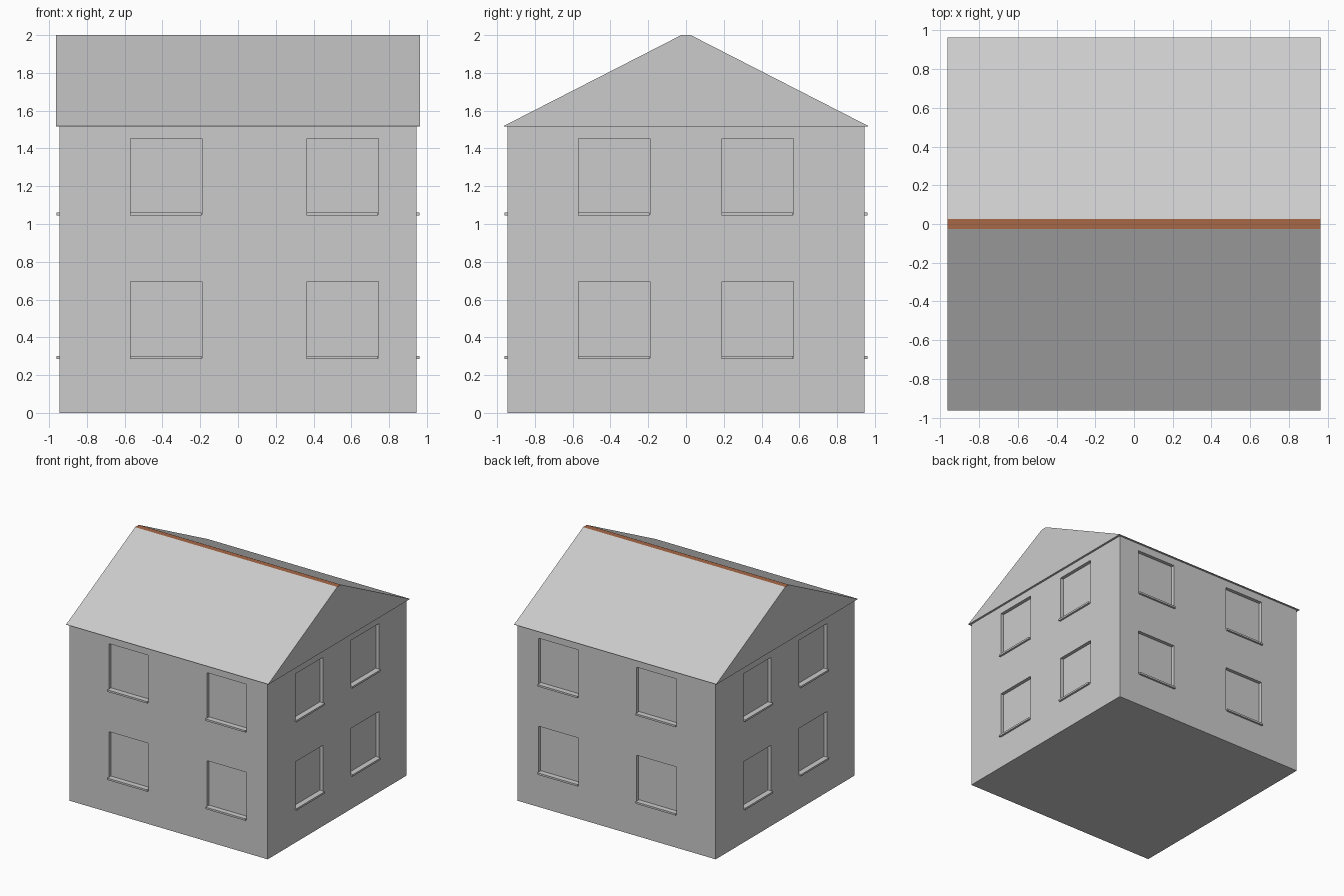
import bpy, bmesh
from mathutils import Matrix, Vector

if "Cube" in bpy.data.objects:
    bpy.data.objects.remove(bpy.data.objects["Cube"])

W, H = 0.945, 1.52            # wall half width, wall height
EAVE, TOP, RIDGE = 0.963, 2.0, 0.025
DEPTH, LIP = 0.03, 0.017      # window recess, sill overhang


def material(name, rgb):
    m = bpy.data.materials.new(name)
    m.diffuse_color = (*rgb, 1)
    m.use_nodes = True
    m.node_tree.nodes["Principled BSDF"].inputs["Base Color"].default_value = m.diffuse_color
    return m


grey = material("light grey", (0.60, 0.60, 0.60))
brown = material("ridge brown", (0.386, 0.138, 0.063))


def add_box(bm, lo, hi):
    lo, hi = Vector(lo), Vector(hi)
    mat = Matrix.Translation((lo + hi) / 2) @ Matrix.Diagonal((*(hi - lo), 1))
    bmesh.ops.create_cube(bm, size=1, matrix=mat)


def finish(bm, name, *mats):
    bmesh.ops.recalc_face_normals(bm, faces=bm.faces)
    me = bpy.data.meshes.new(name)
    bm.to_mesh(me)
    bm.free()
    for m in mats:
        me.materials.append(m)
    ob = bpy.data.objects.new(name, me)
    bpy.context.collection.objects.link(ob)
    return ob


def wall_box(bm, axis, side, u0, u1, z0, z1, inner, outer):
    """Box on one wall: u runs along the wall, inner..outer is distance from centre."""
    d0, d1 = sorted((side * inner, side * outer))
    if axis == "y":
        add_box(bm, (u0, d0, z0), (u1, d1, z1))
    else:
        add_box(bm, (d0, u0, z0), (d1, u1, z1))


# Window openings and sills on all four walls
openings, sills = bmesh.new(), bmesh.new()
columns = {"y": [(-0.57, -0.19), (0.365, 0.745)], "x": [(-0.57, -0.19), (0.19, 0.57)]}
for axis, spans in columns.items():
    for side in (-1, 1):
        for u0, u1 in spans:
            for z0, z1 in ((0.285, 0.695), (1.045, 1.453)):
                wall_box(openings, axis, side, u0, u1, z0 + 0.005, z1, W - DEPTH, W + 0.1)
                wall_box(sills, axis, side, u0 - 0.003, u1 - 0.003, z0, z0 + 0.016,
                         W - DEPTH - 0.005, W + LIP)
cutter = finish(openings, "window_cutter", grey)
cutter.hide_render = True
finish(sills, "window_sills", grey)

# Walls with recessed windows
bm = bmesh.new()
add_box(bm, (-W, -W, 0), (W, W, H))
walls = finish(bm, "walls", grey)
cut = walls.modifiers.new("windows", "BOOLEAN")
cut.operation = "DIFFERENCE"
cut.solver = "EXACT"
cut.object = cutter
bpy.context.view_layer.objects.active = walls
bpy.ops.object.modifier_apply(modifier=cut.name)
bpy.data.objects.remove(cutter)

# Gable roof: extruded profile with a flat brown ridge strip
bm = bmesh.new()
profile = [(-EAVE, H - 0.003), (EAVE, H - 0.003), (EAVE, H), (RIDGE, TOP), (-RIDGE, TOP), (-EAVE, H)]
end = bm.faces.new([bm.verts.new((-EAVE, y, z)) for y, z in profile])
ext = bmesh.ops.extrude_face_region(bm, geom=[end], use_keep_orig=True)
bmesh.ops.translate(bm, vec=(2 * EAVE, 0, 0),
                    verts=[g for g in ext["geom"] if isinstance(g, bmesh.types.BMVert)])
bmesh.ops.recalc_face_normals(bm, faces=bm.faces)
for f in bm.faces:
    if f.normal.z > 0.99:
        f.material_index = 1
finish(bm, "roof", grey, brown)
